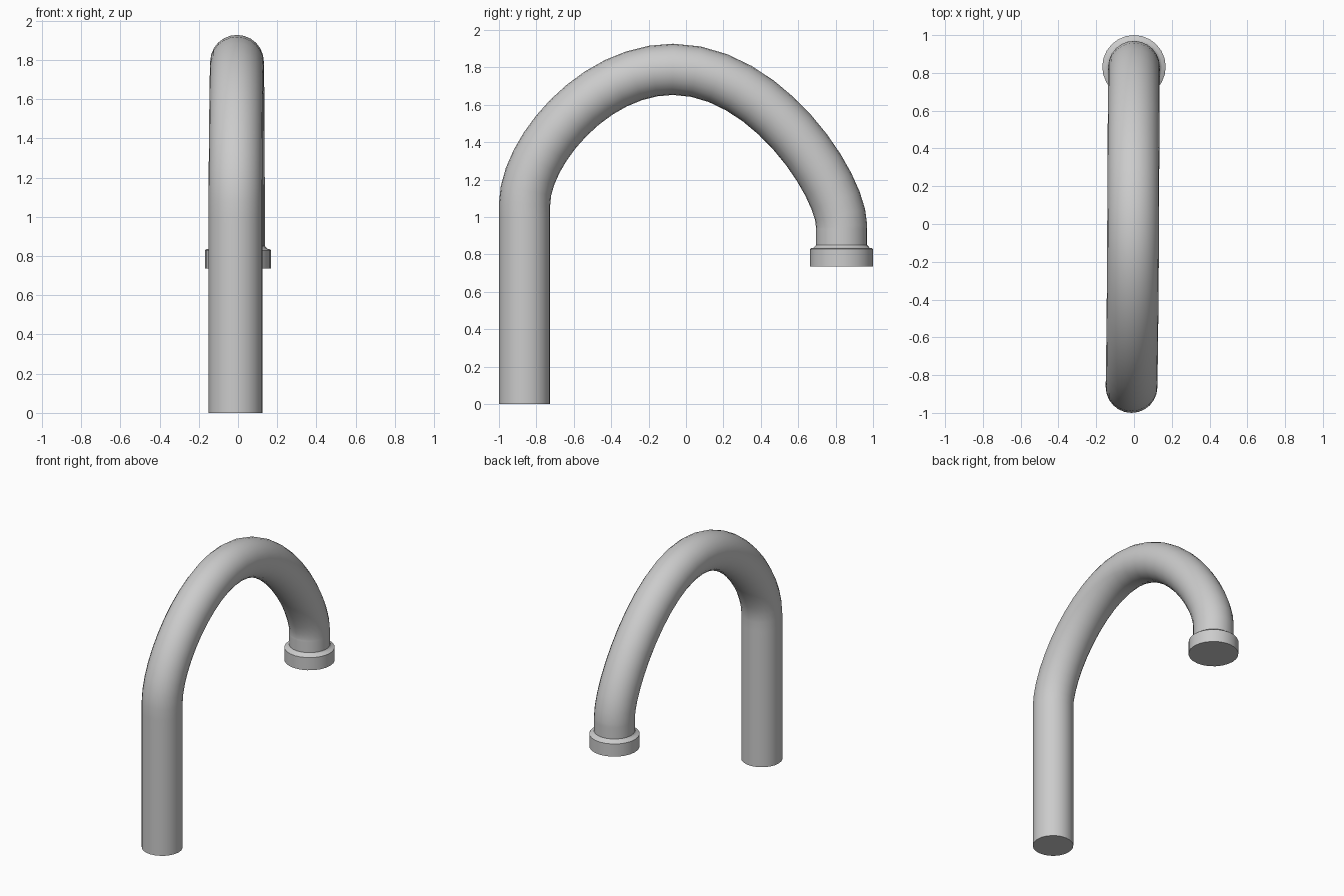
import bpy, bmesh, math
from mathutils import Vector

if "Cube" in bpy.data.objects:
    bpy.data.objects.remove(bpy.data.objects["Cube"])


def finish(obj):
    bpy.ops.object.select_all(action='DESELECT')
    obj.select_set(True)
    bpy.context.view_layer.objects.active = obj
    if obj.type == 'CURVE':
        bpy.ops.object.convert(target='MESH')
    bpy.ops.object.shade_smooth_by_angle(angle=math.radians(40))


# Spout pipe: swept circle along (point, handle in, handle out)
path = [
    ((-0.013, -0.863, 0.0), (-0.013, -0.863, -0.2), (-0.013, -0.863, 0.3)),
    ((-0.013, -0.863, 1.07), (-0.013, -0.863, 0.8), (-0.013, -0.863, 1.34)),
    ((-0.005, -0.07, 1.79), (-0.007, -0.50, 1.79), (-0.003, 0.43, 1.79)),
    ((0.0, 0.832, 0.95), (0.0, 0.832, 1.17), (0.0, 0.832, 0.90)),
    ((0.0, 0.832, 0.80), (0.0, 0.832, 0.85), (0.0, 0.832, 0.75)),
]
curve = bpy.data.curves.new("spout_pipe", 'CURVE')
curve.dimensions = '3D'
curve.resolution_u = 12
curve.bevel_depth = 0.137
curve.bevel_resolution = 10
curve.use_fill_caps = True
spline = curve.splines.new('BEZIER')
spline.bezier_points.add(len(path) - 1)
for bp, (co, left, right) in zip(spline.bezier_points, path):
    bp.handle_left_type = bp.handle_right_type = 'FREE'
    bp.co, bp.handle_left, bp.handle_right = co, left, right
pipe = bpy.data.objects.new("spout_pipe", curve)
bpy.context.collection.objects.link(pipe)
finish(pipe)

# Outlet collar: lathed profile (radius, height) with a closed underside
profile = [(0.130, 0.862), (0.139, 0.848), (0.150, 0.836), (0.163, 0.834),
           (0.168, 0.829), (0.168, 0.736), (0.0, 0.736)]
bm = bmesh.new()
verts = [bm.verts.new((r, 0, z)) for r, z in profile]
edges = [bm.edges.new(pair) for pair in zip(verts, verts[1:])]
bmesh.ops.spin(bm, geom=verts + edges, cent=(0, 0, 0), axis=(0, 0, 1),
               angle=math.tau, steps=24, use_merge=False)
bmesh.ops.remove_doubles(bm, verts=bm.verts, dist=1e-4)
bmesh.ops.recalc_face_normals(bm, faces=bm.faces)
if sum(f.normal.z * f.calc_area() for f in bm.faces if f.calc_center_median().z < 0.74) > 0:
    bmesh.ops.reverse_faces(bm, faces=bm.faces)
mesh = bpy.data.meshes.new("outlet_collar")
bm.to_mesh(mesh)
bm.free()
collar = bpy.data.objects.new("outlet_collar", mesh)
collar.location = Vector((0.0, 0.832, 0.0))
bpy.context.collection.objects.link(collar)
finish(collar)
